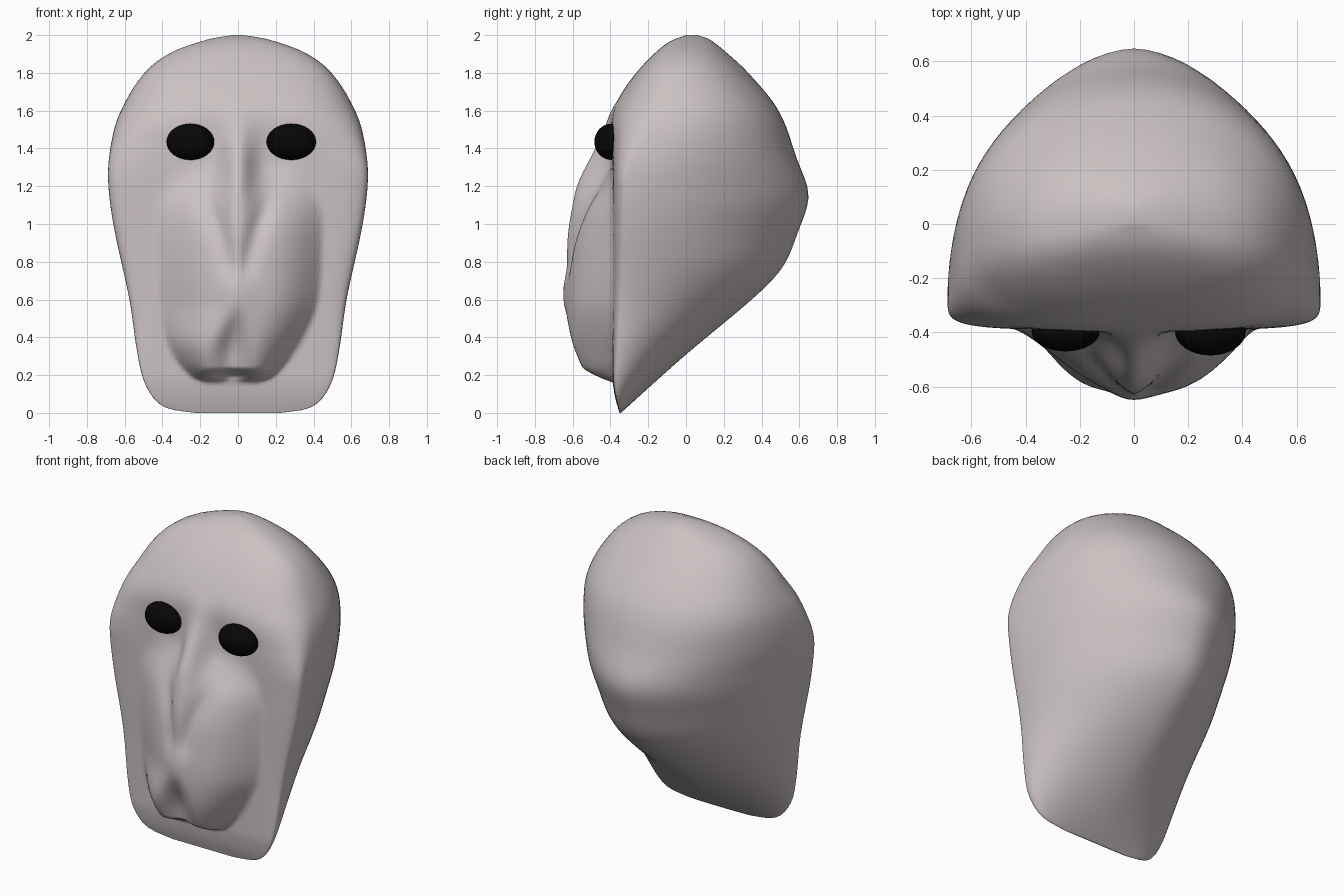
import bpy, bmesh, math

cube = bpy.data.objects.get("Cube")
if cube:
    bpy.data.objects.remove(cube, do_unlink=True)


def material(name, rgb, rough=0.6):
    m = bpy.data.materials.new(name)
    m.use_nodes = True
    m.diffuse_color = (*rgb, 1)
    bsdf = m.node_tree.nodes["Principled BSDF"]
    bsdf.inputs["Base Color"].default_value = (*rgb, 1)
    bsdf.inputs["Roughness"].default_value = rough
    return m


skin = material("pale grey skin", (0.60, 0.54, 0.54))
black = material("black eye", (0.002, 0.002, 0.002))


def curve(points):
    """Smooth function through (z, value) points."""
    def slope(i):
        a, b = points[max(i - 1, 0)], points[min(i + 1, len(points) - 1)]
        return (b[1] - a[1]) / (b[0] - a[0])

    def f(z):
        if z <= points[0][0]:
            return points[0][1]
        for i in range(len(points) - 1):
            (z0, v0), (z1, v1) = points[i], points[i + 1]
            if z <= z1:
                h = z1 - z0
                t = (z - z0) / h
                s = t * t * (3 - 2 * t)
                m0, m1 = slope(i) * h, slope(i + 1) * h
                return (v0 + (v1 - v0) * s + m0 * t * (1 - t) ** 2
                        - m1 * t * t * (1 - t))
        return points[-1][1]
    return f


def step(a, b, v):
    t = min(max((v - a) / (b - a), 0), 1)
    return t * t * (3 - 2 * t)


def bump(x, size):
    return math.exp(-(x / size) ** 2)


# Head outline: half width, front and back by height
width = curve([(0, .22), (.015, .34), (.05, .42), (.15, .49), (.3, .53), (.6, .575),
               (1, .66), (1.25, .688), (1.45, .667), (1.6, .62), (1.8, .495),
               (1.91, .35), (1.98, .15), (2, .03)])
front = curve([(0, -.352), (.08, -.375), (.2, -.39), (1.4, -.39), (1.55, -.395),
               (1.64, -.37), (1.78, -.28), (1.9, -.17), (1.97, -.08), (2, 0)])
back = curve([(0, -.345), (.3, -.01), (.62, .37), (.77, .51), (.95, .59), (1.15, .648),
              (1.35, .585), (1.6, .49), (1.8, .33), (1.92, .2), (1.98, .12), (2, .06)])
# Roundness of the back: pointed at its furthest height, fuller above
back_power = curve([(0, 1.9), (.3, 1.7), (.7, 1.65), (1.15, 1.75), (1.35, 2), (1.6, 2.1), (2, 2.1)])

# Snout: protrusion of the middle and of the cheeks, and cheek half width
nose = curve([(.16, 0), (.18, .1), (.21, .17), (.26, .2), (.4, .23), (.6, .257),
              (.9, .24), (1.1, .21), (1.22, .18), (1.4, .09), (1.52, .03), (1.65, 0)])
cheek = curve([(.16, 0), (.18, .1), (.21, .17), (.26, .2), (.4, .23), (.6, .235),
               (.8, .22), (.95, .195), (1.1, .14), (1.25, .035), (1.33, 0), (1.65, 0)])
spread = curve([(.16, .14), (.18, .2), (.22, .25), (.28, .3), (.4, .37), (.6, .43),
                (.9, .45), (1.1, .44), (1.3, .36), (1.65, .3)])


def snout(x, z):
    low = 1 - step(.3, .6, z)
    cx = x + .03 * low
    # The right cheek fades out gently, the left one ends more steeply
    gentle = (1 - low) * (1 - step(-.1, .1, x))
    t = min(abs(cx) / spread(z), 1)
    d = cheek(z) * (1 - t ** (3 - gentle)) ** (1.3 + .2 * gentle)
    # Ridge of the nose, with a channel running beside it from each eye
    d += (nose(z) - cheek(z)) * bump(x, .085)
    side = .04 + .16 * step(.7, 1.35, z)
    d -= .03 * step(.65, .8, z) * (1 - step(1, 1.25, z)) * bump(abs(x) - side, .05)
    # Triangular hollow under the nose tip, open between the two lobes
    drop = max(0, .6 - z)
    depth = .35 * step(0, .3, drop) + .6 * (1 - step(.19, .24, z))
    d *= 1 - depth * bump(cx, .03 + .2 * drop)
    return max(d, 0)


def ring(z, n=80, m=44):
    w, yf, yb = width(z), front(z), back(z)
    brow = step(1.22, 1.68, z)
    yc = yf + (.12 + .26 * brow) * (yb - yf)
    e = 5 - 2.3 * brow
    k = back_power(z)
    pts = []
    for i in range(n):
        s = -math.cos(math.pi * i / n)
        y = yc - (yc - yf) * (1 - min(abs(s), 1) ** e) ** (1 / e)
        pts.append((w * s, y - snout(w * s, z), z))
    for i in range(m):
        c = math.cos(math.pi * i / m)
        pts.append((w * c, yc + (yb - yc) * (1 - min(abs(c), 1) ** k) ** (1 / k), z))
    return pts


# Head: stacked rings, closer together at the chin, lips and crown
heights = [0, .006, .015, .03, .05, .08, .11, .14]
heights += [.16 + .01 * i for i in range(12)]
heights += [.29 + .035 * i for i in range(44)]
heights += [1.83, 1.86, 1.89, 1.92, 1.945, 1.965, 1.98, 1.99, 1.996, 2]
bm = bmesh.new()
rings = [[bm.verts.new(p) for p in ring(z)] for z in heights]
for a, b in zip(rings, rings[1:]):
    for i in range(len(a)):
        j = (i + 1) % len(a)
        bm.faces.new((a[i], a[j], b[j], b[i]))
bm.faces.new(rings[0][::-1])
bm.faces.new(rings[-1])
bmesh.ops.recalc_face_normals(bm, faces=bm.faces)
mesh = bpy.data.meshes.new("head")
bm.to_mesh(mesh)
bm.free()
mesh.materials.append(skin)
head = bpy.data.objects.new("head", mesh)
bpy.context.collection.objects.link(head)


def smooth(ob, degrees):
    bpy.ops.object.select_all(action="DESELECT")
    ob.select_set(True)
    bpy.context.view_layer.objects.active = ob
    bpy.ops.object.shade_smooth_by_angle(angle=math.radians(degrees))


smooth(head, 60)

# Eyes: flattened balls set into the face
for name, x, rx, ry in (("right_eye", -.252, .126, .075), ("left_eye", .282, .131, .09)):
    bpy.ops.mesh.primitive_uv_sphere_add(segments=32, ring_count=16, location=(x, -.395, 1.435))
    eye = bpy.context.object
    eye.name = name
    eye.scale = (rx, ry, .096)
    eye.data.materials.append(black)
    smooth(eye, 60)
